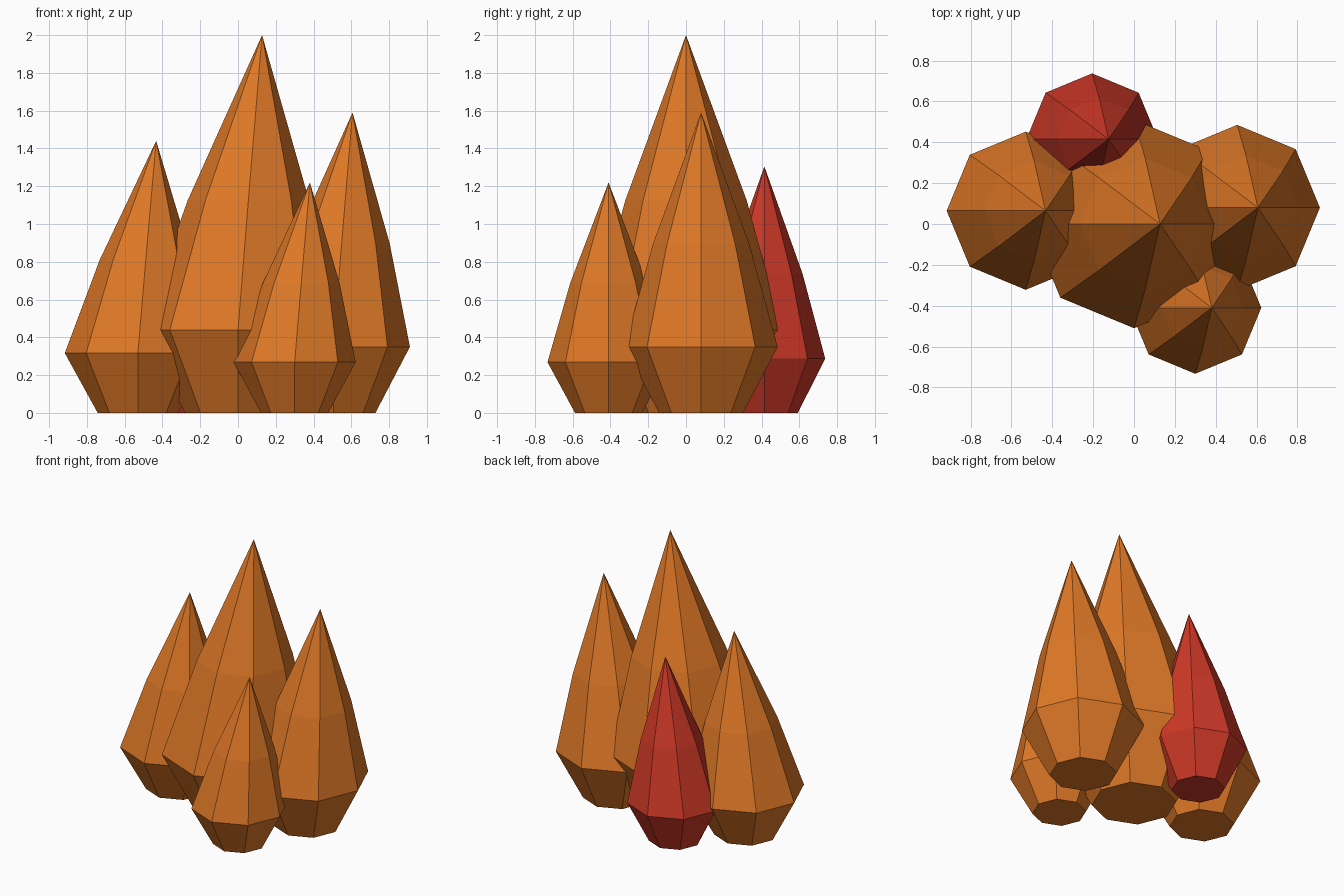
import bpy, bmesh
from math import cos, sin, tau

cube = bpy.data.objects.get("Cube")
if cube:
    bpy.data.objects.remove(cube)

SIDES = 8
LEAN = 0.25  # sideways shift of the tip, as a share of the radius
# Rings as shares: height, radius, lean
RINGS = [(0, 0.55, 0), (0.22, 1, 0), (0.5625, 0.63, 0.43)]


def material(name, colour):
    mat = bpy.data.materials.new(name)
    mat.use_nodes = True
    mat.diffuse_color = colour
    mat.node_tree.nodes["Principled BSDF"].inputs["Base Color"].default_value = colour
    return mat


def crystal(name, x, y, radius, height, mat):
    """Eight-sided shard: narrow foot, wide shoulder, slim waist, leaning tip."""
    bm = bmesh.new()
    rings = []
    for level, width, lean in RINGS:
        shift = LEAN * radius * lean
        rings.append([bm.verts.new((shift + radius * width * cos(tau * i / SIDES),
                                    radius * width * sin(tau * i / SIDES),
                                    height * level)) for i in range(SIDES)])
    tip = bm.verts.new((LEAN * radius, 0, height))
    bm.faces.new(rings[0])
    for i in range(SIDES):
        j = (i + 1) % SIDES
        for low, high in zip(rings, rings[1:]):
            bm.faces.new((low[i], low[j], high[j], high[i]))
        bm.faces.new((rings[-1][i], rings[-1][j], tip))
    bmesh.ops.recalc_face_normals(bm, faces=bm.faces)
    mesh = bpy.data.meshes.new(name)
    bm.to_mesh(mesh)
    bm.free()
    mesh.materials.append(mat)
    obj = bpy.data.objects.new(name, mesh)
    obj.location = (x, y, 0)
    bpy.context.collection.objects.link(obj)


orange = material("orange_crystal", (0.74, 0.19, 0.02, 1))
red = material("red_crystal", (0.61, 0.04, 0.02, 1))

# Cluster
crystal("centre_crystal", 0, 0, 0.51, 2.0, orange)
crystal("left_crystal", 0.505, 0.08, 0.405, 1.59, orange)
crystal("right_crystal", -0.53, 0.065, 0.387, 1.44, orange)
crystal("front_crystal", 0.3, -0.41, 0.323, 1.22, orange)
crystal("back_crystal", -0.205, 0.415, 0.322, 1.305, red)
